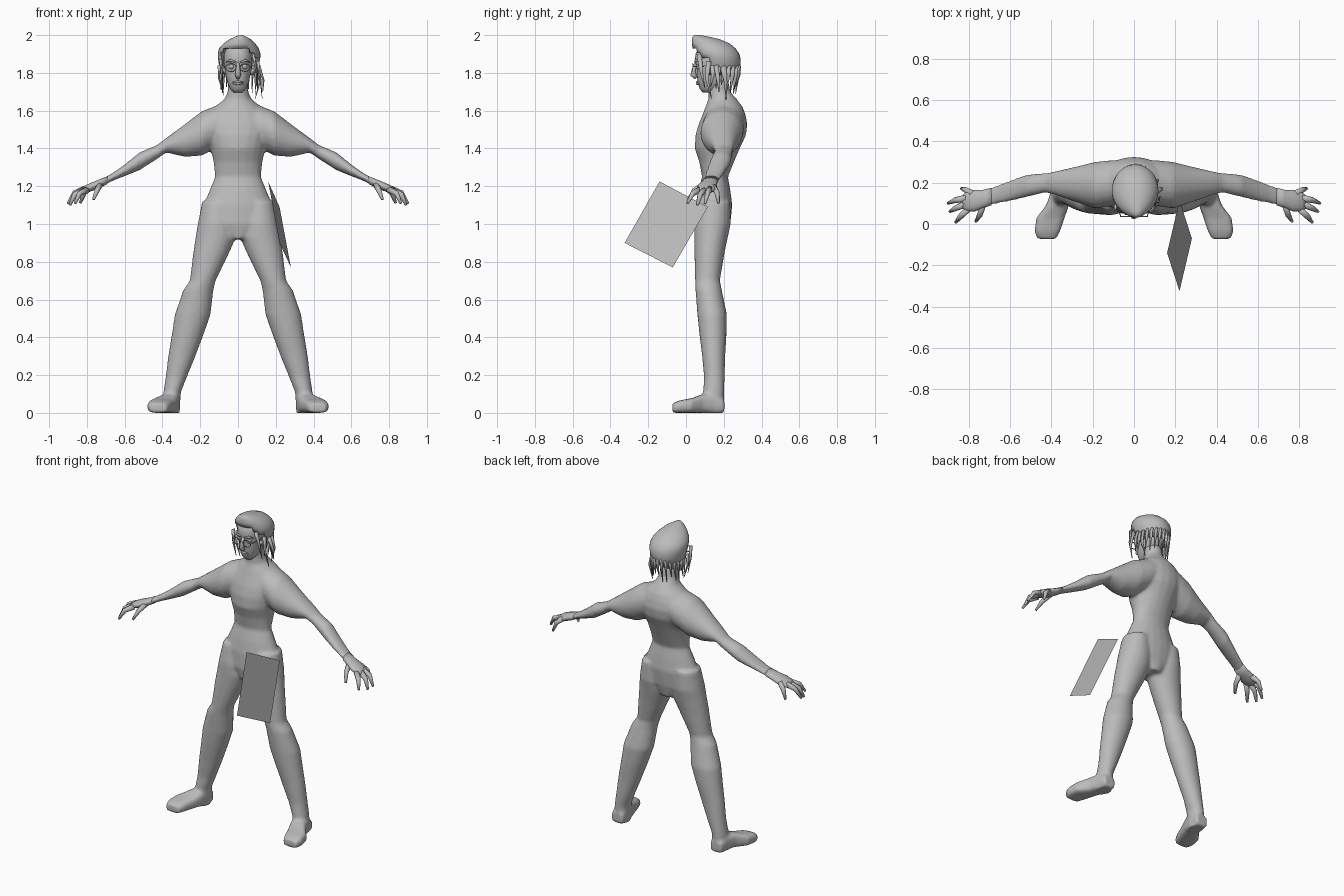
import bpy, bmesh, math, random
from mathutils import Vector

random.seed(4)
grey = bpy.data.materials.new("plain_grey")
grey.diffuse_color = (0.5, 0.5, 0.5, 1)


def make_object(name, bm, smooth=True):
    bmesh.ops.recalc_face_normals(bm, faces=bm.faces)
    me = bpy.data.meshes.new(name)
    bm.to_mesh(me)
    bm.free()
    ob = bpy.data.objects.new(name, me)
    bpy.context.collection.objects.link(ob)
    me.materials.append(grey)
    for f in me.polygons:
        f.use_smooth = smooth
    return ob


def skin_rings(bm, rings):
    rows = [[bm.verts.new(p) for p in r] for r in rings]
    n = len(rows[0])
    for a, b in zip(rows, rows[1:]):
        for i in range(n):
            bm.faces.new((a[i], a[(i + 1) % n], b[(i + 1) % n], b[i]))
    bm.faces.new(rows[0])
    bm.faces.new(rows[-1])


def loft(bm, axis, rows, side=1, n=20, p=1.0):
    """Rows are (position along axis, min and max of the two other axes)."""
    rings = []
    for t, a0, a1, b0, b1 in rows:
        ring = []
        for i in range(n):
            w = 2 * math.pi * i / n
            c, s = (math.copysign(abs(f(w)) ** p, f(w)) for f in (math.cos, math.sin))
            ab = [(a0 + a1) / 2 + c * (a1 - a0) / 2, (b0 + b1) / 2 + s * (b1 - b0) / 2]
            ab.insert(axis, t)
            ring.append((ab[0] * side, ab[1], ab[2]))
        rings.append(ring)
    skin_rings(bm, rings)


def tube(bm, pts, radii, side=1, n=8, flat=1.0):
    pts = [Vector((x * side, y, z)) for x, y, z in pts]
    rings = []
    for i, (c, r) in enumerate(zip(pts, radii)):
        d = (pts[min(i + 1, len(pts) - 1)] - pts[max(i - 1, 0)]).normalized()
        u = d.cross(Vector((0, 1, 0.01))).normalized()
        v = d.cross(u)
        rings.append([c + r * (flat * math.cos(2 * math.pi * k / n) * u
                               + math.sin(2 * math.pi * k / n) * v) for k in range(n)])
    skin_rings(bm, rings)


# Body: torso and neck, limbs and feet fused into one smooth skin
torso = [(0.92, .06, .06, .215), (1.0, .17, .045, .235), (1.1, .185, .05, .245),
         (1.18, .15, .065, .235), (1.25, .122, .085, .222), (1.33, .13, .07, .255),
         (1.4, .145, .046, .285), (1.47, .17, .05, .318), (1.53, .18, .067, .325),
         (1.58, .16, .088, .315), (1.62, .125, .103, .3), (1.66, .072, .118, .27),
         (1.7, .055, .118, .235), (1.76, .052, .12, .225)]
arm = [(.06, .1, .31, 1.44, 1.64), (.12, .085, .308, 1.4, 1.625), (.19, .075, .3, 1.362, 1.598),
       (.28, .105, .278, 1.355, 1.53), (.38, .14, .255, 1.378, 1.455),
       (.43, .152, .247, 1.343, 1.418), (.52, .13, .238, 1.285, 1.38),
       (.6, .11, .21, 1.253, 1.315), (.66, .098, .188, 1.23, 1.272), (.72, .085, .165, 1.2, 1.238)]
leg = [(1.12, .03, .19, .065, .235), (1.0, .012, .213, .043, .237), (.93, .01, .225, .043, .222),
       (.85, .045, .237, .044, .205), (.7, .118, .255, .048, .18), (.65, .13, .29, .05, .19),
       (.52, .145, .335, .06, .217), (.42, .18, .35, .07, .215), (.3, .225, .37, .085, .208),
       (.19, .27, .383, .095, .205), (.11, .302, .395, .09, .202), (.0, .308, .4, .09, .2)]
foot = [(.203, .312, .395, 0, .07), (.15, .308, .405, 0, .1), (.09, .315, .425, 0, .1),
        (.03, .335, .472, 0, .078), (-.035, .357, .482, 0, .066), (-.072, .375, .468, 0, .05)]
bm = bmesh.new()
loft(bm, 2, [(z, -r, r, a, b) for z, r, a, b in torso])
for s in (1, -1):
    loft(bm, 0, arm, s)
    loft(bm, 2, leg, s)
    loft(bm, 1, foot, s, p=0.6)
body = make_object("body", bm)
rm = body.modifiers.new("fuse", "REMESH")
rm.mode, rm.voxel_size, rm.use_smooth_shade = "VOXEL", 0.01, True
sm = body.modifiers.new("soften", "SMOOTH")
sm.factor, sm.iterations = 0.5, 6

# Hands: palm with four bent fingers and a thumb
palm = [(.69, .09, .175, 1.212, 1.255), (.73, .078, .165, 1.19, 1.238), (.77, .06, .165, 1.175, 1.222),
        (.81, .06, .155, 1.163, 1.205), (.83, .075, .14, 1.165, 1.19)]
fingers = [[(.78, .145, 1.195), (.815, .165, 1.165), (.835, .172, 1.11)],
           [(.81, .125, 1.185), (.865, .115, 1.165), (.9, .1, 1.108)],
           [(.81, .1, 1.182), (.865, .075, 1.155), (.89, .06, 1.1)],
           [(.8, .075, 1.182), (.84, .035, 1.16), (.862, .008, 1.11)],
           [(.73, .1, 1.21), (.745, .045, 1.18), (.765, .012, 1.13)]]
for s, label in ((1, "left"), (-1, "right")):
    bm = bmesh.new()
    loft(bm, 0, palm, s, n=14)
    for f in fingers:
        tube(bm, f, (.018, .014, .007), s)
    make_object(label + "_hand", bm)

# Head: skull and jaw with nose, lips, brows and eyes
head = [(1.695, .022, .09, .14), (1.715, .042, .072, .17), (1.75, .057, .062, .21), (1.8, .069, .056, .25),
        (1.83, .074, .056, .26), (1.86, .077, .047, .265), (1.9, .075, .05, .265),
        (1.94, .06, .07, .25), (1.965, .03, .11, .2)]
bm = bmesh.new()
loft(bm, 2, [(z, -r, r, a, b) for z, r, a, b in head], n=24, p=0.85)
make_object("head", bm)
bm = bmesh.new()
tube(bm, [(0, .055, 1.855), (0, .042, 1.82), (0, .038, 1.79), (0, .055, 1.773)], (.008, .011, .016, .01))
make_object("nose", bm)
bm = bmesh.new()
for z in (1.742, 1.752):
    tube(bm, [(-.027, .07, z), (0, .06, z), (.027, .07, z)], (.003, .007, .003))
make_object("lips", bm)
for s, label in ((1, "left"), (-1, "right")):
    bm = bmesh.new()
    tube(bm, [(.012, .05, 1.857), (.04, .05, 1.866), (.062, .07, 1.858)], (.004, .007, .003), s)
    make_object(label + "_brow", bm)
    bm = bmesh.new()
    bmesh.ops.create_uvsphere(bm, u_segments=12, v_segments=8, radius=.014)
    bmesh.ops.translate(bm, verts=bm.verts, vec=(.034 * s, .066, 1.833))
    make_object(label + "_eye", bm)

# Spectacles: two wire rims, a bridge and side arms
bm = bmesh.new()
for s in (1, -1):
    rim = [(.038 + .027 * math.cos(k * math.pi / 8), .036, 1.828 + .021 * math.sin(k * math.pi / 8))
           for k in range(17)]
    tube(bm, rim, [.0025] * 17, s, n=5)
    tube(bm, [(.064, .037, 1.833), (.077, .08, 1.837), (.078, .16, 1.84)], [.0025] * 3, s, n=5)
tube(bm, [(-.011, .036, 1.832), (.011, .036, 1.832)], [.0025] * 2, n=5)
make_object("spectacles", bm)

# Hair cap: ridged shell with the face opening removed
cap = [(1.79, -.075, .085, .08, .262), (1.82, -.093, .1, .065, .283), (1.85, -.102, .112, .055, .289),
       (1.88, -.106, .118, .046, .288), (1.905, -.107, .118, .04, .28), (1.93, -.1, .11, .035, .262),
       (1.955, -.077, .092, .031, .232), (1.978, -.045, .068, .031, .18), (1.993, -.012, .04, .036, .115),
       (2.0, .005, .025, .045, .075)]
bm = bmesh.new()
loft(bm, 2, cap, n=32)
bm.normal_update()
opening = [f for f in bm.faces if len(f.verts) > 4 and f.calc_center_median().z < 1.8
           or f.calc_center_median().y < .12
           and f.calc_center_median().z < 1.942 - 5 * (f.calc_center_median().x + .01) ** 2]
bmesh.ops.delete(bm, geom=opening, context="FACES")
hair = make_object("hair_cap", bm)
shell = hair.modifiers.new("thickness", "SOLIDIFY")
shell.thickness, shell.offset = 0.012, -1

# Hair strands: tapering locks hanging round the rim, plus long side locks
bm = bmesh.new()
for k in range(15):
    w = math.radians(-15 + 210 * k / 14)
    x, y = .008 + .094 * math.cos(w), .17 + .108 * math.sin(w)
    drop = random.uniform(.05, .11)
    out = random.uniform(.98, 1.08)
    tube(bm, [(x * .97, y, 1.84), (x * 1.02, y, 1.79), (x * out, y - .012, 1.79 - drop)],
         (.016, .012, .002), n=6, flat=0.5)
long_locks = [[(.105, .12, 1.86), (.118, .11, 1.77), (.128, .135, 1.665)],
              [(.1, .2, 1.83), (.115, .21, 1.75), (.09, .212, 1.66)],
              [(.08, .07, 1.9), (.098, .08, 1.81), (.105, .1, 1.72)],
              [(.11, .16, 1.84), (.135, .17, 1.76), (.132, .175, 1.7)],
              [(-.09, .08, 1.87), (-.088, .08, 1.79), (-.08, .095, 1.7)],
              [(-.1, .13, 1.84), (-.1, .125, 1.77), (-.075, .13, 1.68)]]
for lock in long_locks:
    tube(bm, lock, (.016, .01, .002), n=6, flat=0.5)
make_object("hair_strands", bm)

# Loose flat sheet beside the leg
bm = bmesh.new()
bm.faces.new([bm.verts.new(p) for p in ((.16, -.14, 1.225), (.22, .115, 1.09),
                                       (.28, -.07, .77), (.22, -.325, .9))])
make_object("sheet", bm, smooth=False)
